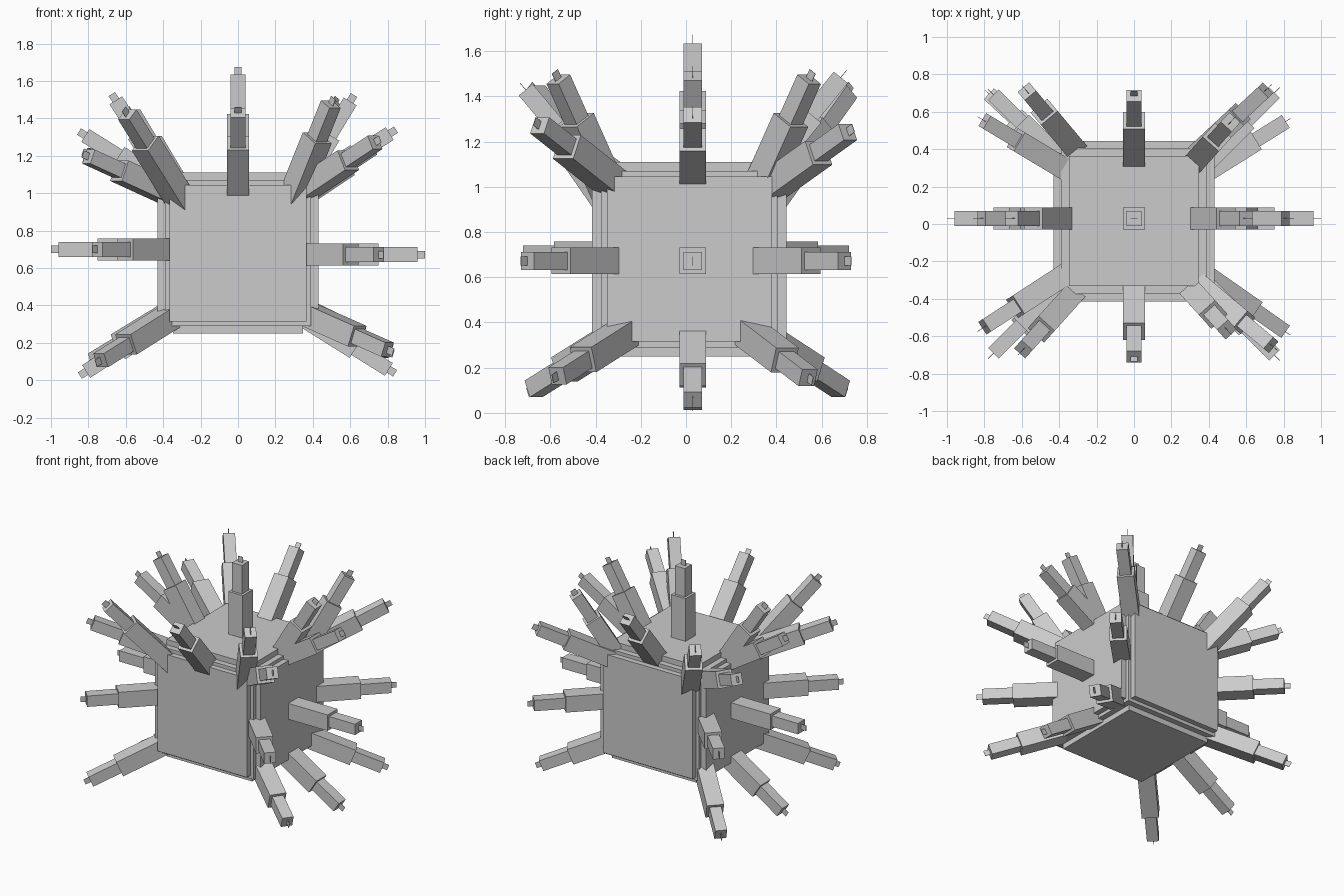
import bpy
from math import radians, sin, cos
from mathutils import Vector, Matrix

if "Cube" in bpy.data.objects:
    bpy.data.objects.remove(bpy.data.objects["Cube"])

grey = bpy.data.materials.new("plain grey")
grey.diffuse_color = (0.6, 0.6, 0.6, 1)
grey.use_nodes = True
grey.node_tree.nodes["Principled BSDF"].inputs["Base Color"].default_value = grey.diffuse_color

CENTRE = Vector((0, 0.015, 0.68))


def add_box(name, centre, size, rot=None):
    bpy.ops.mesh.primitive_cube_add(size=1)
    ob = bpy.context.object
    ob.name = name
    scale = Matrix.Diagonal((*size, 1))
    turn = rot.to_4x4() if rot else Matrix.Identity(4)
    ob.data.transform(turn @ scale)
    ob.location = centre
    ob.data.materials.append(grey)
    return ob


def add_spike(name, tip, azimuth, elevation, flat_tip=False):
    """Stepped spike: wide base, narrower middle and a thin tip plate."""
    a, e = radians(azimuth), radians(elevation)
    d = Vector((cos(a) * cos(e), sin(a) * cos(e), sin(e)))
    side = Vector((-sin(a), cos(a), 0))
    up = d.cross(side)
    rot = Matrix((d, side, up)).transposed()
    tip = Vector(tip)
    # (part, near end, far end, width across, height), measured back from the tip
    plate = (0.04, 0.003) if flat_tip else (0.003, 0.04)
    parts = [("tip", 0.0, 0.045, *plate),
             ("middle", 0.04, 0.26, 0.08, 0.08),
             ("base", 0.25, 0.72, 0.117, 0.117)]
    for part, near, far, w, h in parts:
        add_box(f"{name}_{part}", tip - d * (near + far) / 2, (far - near, w, h), rot)


# Body: core cube with a raised panel on each of its six sides
add_box("body_core", CENTRE, (0.78, 0.78, 0.78))
for axis, label in enumerate(("side", "depth", "height")):
    for s in (-1, 1):
        offset, size = Vector((0, 0, 0)), [0.73, 0.73, 0.73]
        offset[axis], size[axis] = s * 0.405, 0.05
        if axis == 2:
            size[0] = size[1] = 0.695
        add_box(f"body_panel_{label}_{'plus' if s > 0 else 'minus'}", CENTRE + offset, size)

# Spikes in the middle plane, fanning from lower right over the top to lower left
Y = 0.03
add_spike("top_spike", (0, Y, 1.674), 90, 90, flat_tip=True)
fan = [("right", (1.0, Y, 0.672), 0, 0),
       ("right_low", (0.84, Y, 0.037), 0, -32),
       ("right_mid", (0.845, Y, 1.34), 0, 32),
       ("right_high", (0.62, Y, 1.525), 0, 59),
       ("left", (-1.0, Y, 0.70), 180, 0),
       ("left_low", (-0.845, Y, 0.025), 180, -33),
       ("left_mid", (-0.85, Y, 1.33), 180, 32),
       ("left_high", (-0.675, Y, 1.53), 180, 57)]
for label, tip, az, el in fan:
    add_spike(f"{label}_spike", tip, az, el)

# Front and back upper spikes
add_spike("front_spike", (0, -0.735, 1.46), -90, 50, flat_tip=True)
add_spike("back_spike", (0, 0.71, 1.515), 90, 51, flat_tip=True)

# Corner spikes: four heights on each of the four corners
corners = [
    ("front_right", [((0.83, -0.59, 0.15), -35, -20), ((0.78, -0.73, 0.672), -45, 0),
                     ((0.76, -0.67, 1.29), -40, 27), ((0.51, -0.58, 1.51), -48, 59)]),
    ("back_right", [((0.83, 0.56, 0.14), 32, -22), ((0.78, 0.73, 0.672), 45, 0),
                    ((0.73, 0.74, 1.26), 43, 26), ((0.53, 0.56, 1.51), 48, 59)]),
    ("front_left", [((-0.76, -0.70, 0.09), 225, -24), ((-0.78, -0.72, 0.70), 225, 0),
                    ((-0.83, -0.57, 1.21), 213, 21), ((-0.61, -0.69, 1.45), 228, 47)]),
    ("back_left", [((-0.79, 0.71, 0.09), 137, -24), ((-0.78, 0.72, 0.70), 135, 0),
                   ((-0.83, 0.57, 1.22), 149, 22), ((-0.59, 0.73, 1.45), 130, 47)]),
]
for label, spikes in corners:
    for level, (tip, az, el) in zip(("low", "level", "mid", "high"), spikes):
        add_spike(f"{label}_{level}_spike", tip, az, el)
